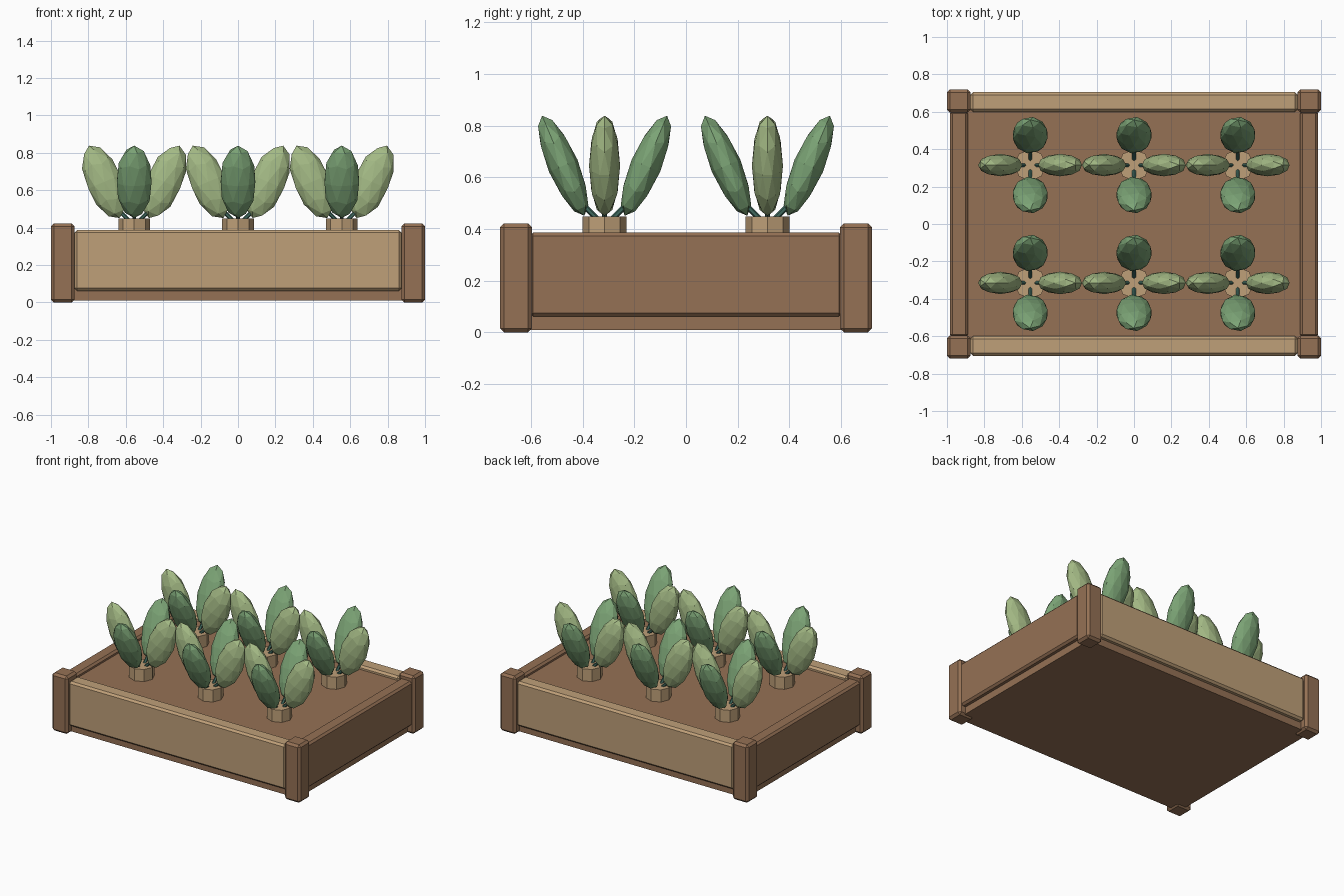
import bpy, math
from mathutils import Vector, Matrix

if "Cube" in bpy.data.objects:
    bpy.data.objects.remove(bpy.data.objects["Cube"])


def material(name, rgb):
    m = bpy.data.materials.new(name)
    m.diffuse_color = (*rgb, 1)
    m.use_nodes = True
    m.node_tree.nodes["Principled BSDF"].inputs["Base Color"].default_value = m.diffuse_color
    return m


BROWN = material("brown_wood", (0.30, 0.165, 0.09))
TAN = material("tan_wood", (0.52, 0.35, 0.19))
LIGHT = material("light_leaf", (0.37, 0.49, 0.235))
GREEN = material("green_leaf", (0.20, 0.37, 0.18))
STEM = material("stem_green", (0.05, 0.14, 0.11))


def finish(name, mat):
    ob = bpy.context.object
    ob.name = name
    ob.data.materials.append(mat)
    return ob


def box(name, lo, hi, mat, bevel=0.0):
    lo, hi = Vector(lo), Vector(hi)
    bpy.ops.mesh.primitive_cube_add(size=1, location=(lo + hi) / 2)
    ob = finish(name, mat)
    ob.data.transform(Matrix.Diagonal((*(hi - lo), 1)))
    if bevel:
        b = ob.modifiers.new("bevel", 'BEVEL')
        b.width = bevel
        b.segments = 1
    return ob


def stem(p, q):
    d = q - p
    bpy.ops.mesh.primitive_cylinder_add(vertices=6, radius=0.011, depth=d.length,
                                        location=(p + q) / 2)
    ob = finish("stem", STEM)
    ob.rotation_euler = d.to_track_quat('Z', 'Y').to_euler()


def leaf(base, dx, dy):
    # flattened faceted ellipsoid leaning outward
    mat = LIGHT if dx else GREEN
    off = 0.16
    bpy.ops.mesh.primitive_ico_sphere_add(
        subdivisions=2, radius=1, location=base + Vector((dx * off, dy * off, 0.645)))
    ob = finish("leaf", mat)
    ob.scale = (0.097, 0.06, 0.21)
    ob.rotation_euler = (-dy * 0.40, dx * 0.40, 0)
    stem(base + Vector((dx * 0.01, dy * 0.01, 0.42)),
         base + Vector((dx * 0.10, dy * 0.10, 0.51)))


# base plinth and soil
box("plinth", (-0.95, -0.67, 0.01), (0.95, 0.67, 0.08), BROWN)
box("soil", (-0.90, -0.61, 0.07), (0.90, 0.61, 0.36), BROWN)

# wall panels
for s in (-1, 1):
    y0, y1 = sorted((s * 0.60, s * 0.705))
    box("long_panel", (-0.875, y0, 0.062), (0.875, y1, 0.387), TAN, 0.014)
    x0, x1 = sorted((s * 0.888, s * 0.985))
    box("end_panel", (x0, -0.605, 0.062), (x1, 0.605, 0.387), BROWN, 0.014)

# corner posts
for sx in (-1, 1):
    for sy in (-1, 1):
        x0, x1 = sorted((sx * 0.873, sx * 1.0))
        y0, y1 = sorted((sy * 0.595, sy * 0.72))
        box("corner_post", (x0, y0, 0), (x1, y1, 0.422), BROWN, 0.016)

# six plants, each with a pot, four stems and four leaves
for x in (-0.555, 0, 0.555):
    for y in (-0.315, 0.315):
        bpy.ops.mesh.primitive_cylinder_add(vertices=8, radius=0.085, depth=0.11,
                                            location=(x, y, 0.393))
        finish("pot", TAN)
        for dx, dy in ((1, 0), (-1, 0), (0, 1), (0, -1)):
            leaf(Vector((x, y, 0)), dx, dy)
